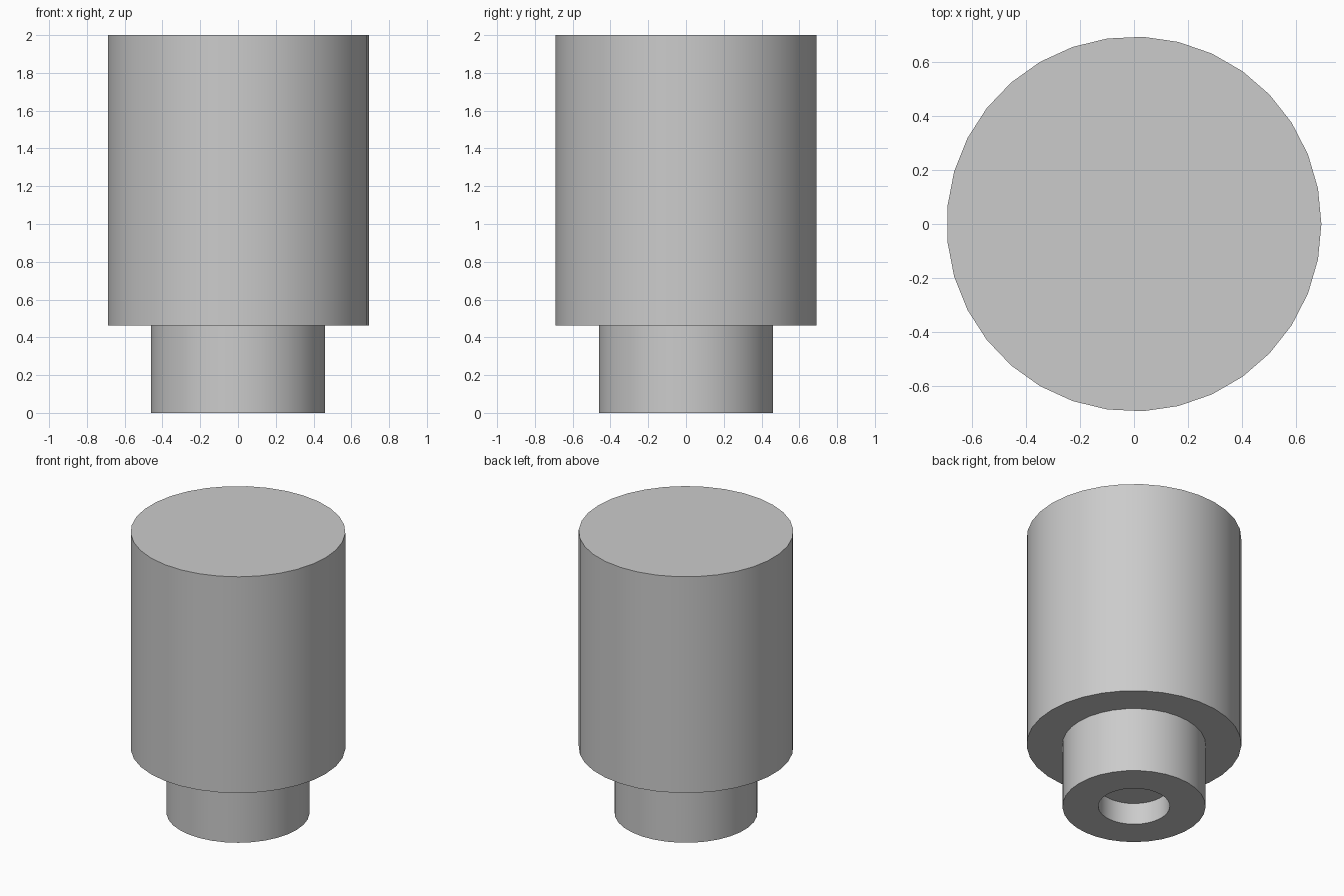
import bpy
import bmesh
import math

default = bpy.data.objects.get("Cube")
if default:
    bpy.data.objects.remove(default, do_unlink=True)

UNIT = 1 / 13      # overall height is 26 units
SIDES = 33

grey = bpy.data.materials.new("plain grey")
grey.use_nodes = True
colour = (0.6, 0.6, 0.6, 1)
grey.diffuse_color = colour
grey.node_tree.nodes["Principled BSDF"].inputs["Base Color"].default_value = colour


def lathe(name, profile):
    """Revolve (radius, height) points about z, capping both ends."""
    bm = bmesh.new()
    rings = []
    for radius, height in profile:
        ring = []
        for i in range(SIDES):
            a = math.tau * i / SIDES
            ring.append(bm.verts.new((radius * UNIT * math.cos(a),
                                      radius * UNIT * math.sin(a),
                                      height * UNIT)))
        rings.append(ring)
    for low, high in zip(rings, rings[1:]):
        for i in range(SIDES):
            j = (i + 1) % SIDES
            bm.faces.new((low[i], low[j], high[j], high[i]))
    bm.faces.new(rings[0])
    bm.faces.new(rings[-1])
    bmesh.ops.recalc_face_normals(bm, faces=bm.faces)
    mesh = bpy.data.meshes.new(name)
    bm.to_mesh(mesh)
    bm.free()
    obj = bpy.data.objects.new(name, mesh)
    bpy.context.collection.objects.link(obj)
    obj.data.materials.append(grey)
    bpy.ops.object.select_all(action="DESELECT")
    obj.select_set(True)
    bpy.context.view_layer.objects.active = obj
    bpy.ops.object.shade_smooth_by_angle(angle=math.radians(30))
    return obj


# Blind hole, narrow neck, shoulder and wide head in one closed profile
lathe("stepped_knob", [(3, 2), (3, 0), (6, 0), (6, 6), (9, 6), (9, 26)])
